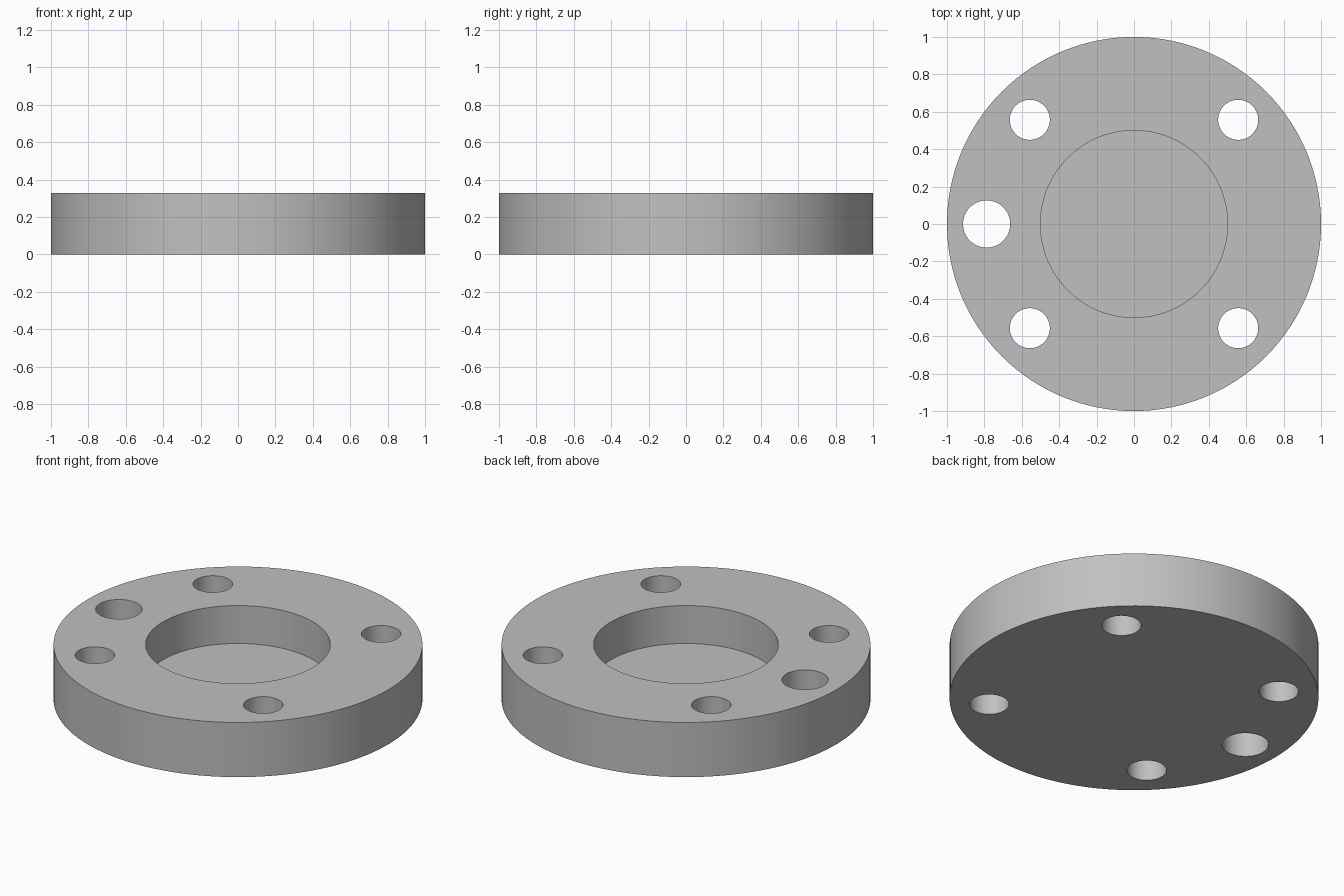
import bpy
import math

HEIGHT = 0.327
FLOOR = 0.1
BOLT = 0.557

if "Cube" in bpy.data.objects:
    bpy.data.objects.remove(bpy.data.objects["Cube"], do_unlink=True)

# Plain grey metal
grey = bpy.data.materials.new("grey_metal")
grey.use_nodes = True
colour = (0.53, 0.53, 0.53, 1)
grey.diffuse_color = colour
grey.node_tree.nodes["Principled BSDF"].inputs["Base Color"].default_value = colour


def cylinder(name, radius, low, high, x=0, y=0, sides=64):
    bpy.ops.mesh.primitive_cylinder_add(
        vertices=sides, radius=radius, depth=high - low,
        location=(x, y, (low + high) / 2))
    obj = bpy.context.object
    obj.name = name
    obj.data.materials.append(grey)
    return obj


def cut(body, cutter):
    mod = body.modifiers.new(cutter.name, "BOOLEAN")
    mod.operation = "DIFFERENCE"
    mod.solver = "EXACT"
    mod.object = cutter
    cutter.hide_render = True
    bpy.context.view_layer.objects.active = body
    bpy.ops.object.modifier_apply(modifier=mod.name)
    bpy.data.objects.remove(cutter, do_unlink=True)


# Round body
flange = cylinder("flange_disc", 1, 0, HEIGHT, sides=128)

# Blind centre pocket
cut(flange, cylinder("centre_pocket", 0.5, FLOOR, HEIGHT + 0.2, sides=128))

# Four bolt holes through the disc
for sx in (-1, 1):
    for sy in (-1, 1):
        cut(flange, cylinder("bolt_hole", 0.107, -0.2, HEIGHT + 0.2, sx * BOLT, sy * BOLT))

# Larger locating hole on the right
cut(flange, cylinder("locating_hole", 0.126, -0.2, HEIGHT + 0.2, -0.788, 0))

# Smooth walls with crisp rims
bpy.ops.object.select_all(action="DESELECT")
flange.select_set(True)
bpy.context.view_layer.objects.active = flange
bpy.ops.object.shade_smooth_by_angle(angle=math.radians(30))
